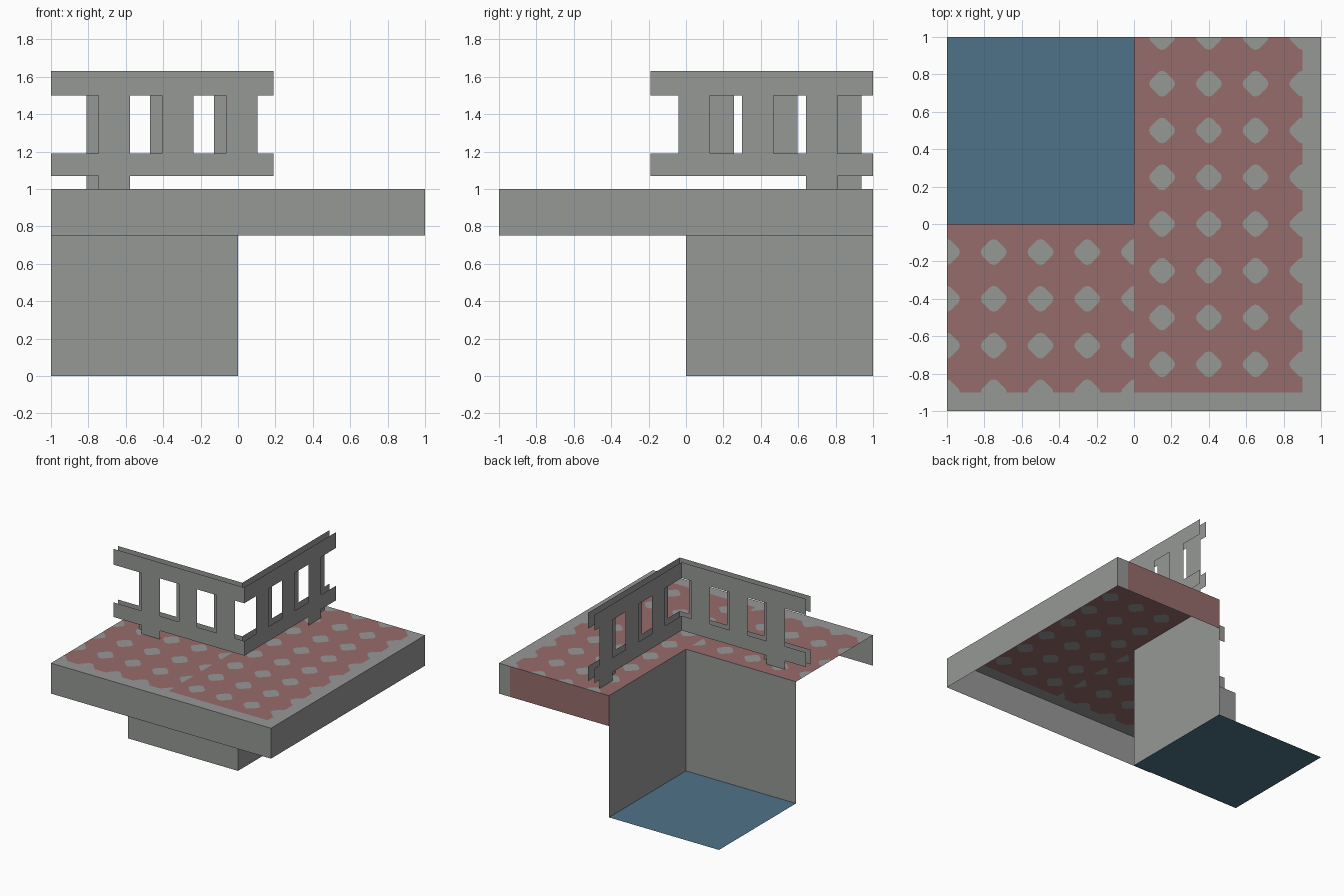
import bpy, bmesh, math
from mathutils import Vector

if "Cube" in bpy.data.objects:
    bpy.data.objects.remove(bpy.data.objects["Cube"])


def material(name, rgb):
    m = bpy.data.materials.new(name)
    m.diffuse_color = (*rgb, 1)
    m.use_nodes = True
    m.node_tree.nodes["Principled BSDF"].inputs["Base Color"].default_value = m.diffuse_color
    return m


STONE = material("grey stone", (0.305, 0.314, 0.305))
CLAY = material("dusty red", (0.305, 0.150, 0.147))
WATER = material("pool blue", (0.076, 0.168, 0.250))


def finish(bm, name, mats):
    me = bpy.data.meshes.new(name)
    bm.to_mesh(me)
    bm.free()
    for m in mats:
        me.materials.append(m)
    ob = bpy.data.objects.new(name, me)
    bpy.context.collection.objects.link(ob)
    return ob


def quad(bm, corner, u, v):
    """Rectangle from a corner along u then v (normal = u x v)."""
    c, u, v = Vector(corner), Vector(u), Vector(v)
    bm.faces.new([bm.verts.new(p) for p in (c, c + u, c + u + v, c + v)])


def sheets(name, mat, *quads):
    bm = bmesh.new()
    for q in quads:
        quad(bm, *q)
    return finish(bm, name, [mat])


# Paving: square tiles with a four-lobed spot in each, trimmed to a rectangle
def paving(name, x0, x1, y0, y1, px, py, step=0.25, z=1.0):
    bm = bmesh.new()
    half, n = step / 2, 24
    shape = []
    for k in range(n):
        a = math.tau * k / n
        r = 0.063 + 0.006 * math.cos(4 * a)
        c, s = math.cos(a), math.sin(a)
        e = half / max(abs(c), abs(s))
        shape.append((Vector((r * c, r * s, 0)), Vector((e * c, e * s, 0))))
    for i in range(math.floor((x0 - px) / step), math.ceil((x1 - px) / step) + 1):
        for j in range(math.floor((y0 - py) / step), math.ceil((y1 - py) / step) + 1):
            c = Vector((px + i * step, py + j * step, z))
            mid = bm.verts.new(c)
            inner = [bm.verts.new(c + p) for p, _ in shape]
            outer = [bm.verts.new(c + q) for _, q in shape]
            for k in range(n):
                m = (k + 1) % n
                bm.faces.new((inner[k], outer[k], outer[m], inner[m]))
                bm.faces.new((mid, inner[k], inner[m])).material_index = 1
    for co, no in (((x0, 0, 0), (-1, 0, 0)), ((x1, 0, 0), (1, 0, 0)),
                   ((0, y0, 0), (0, -1, 0)), ((0, y1, 0), (0, 1, 0))):
        geom = bm.verts[:] + bm.edges[:] + bm.faces[:]
        bmesh.ops.bisect_plane(bm, geom=geom, dist=1e-5, plane_co=co,
                               plane_no=no, clear_outer=True)
    bmesh.ops.remove_doubles(bm, verts=bm.verts[:], dist=1e-5)
    return finish(bm, name, [CLAY, STONE])


paving("right_paving", 0, 0.9, -0.9, 1, 0.15, 0)
paving("front_paving", -1, 0, -0.9, 0, 0, -0.15)

# Plain border and the outer edge of the terrace (open underneath and at left)
sheets("paving_border", STONE,
       ((0.9, -1, 1), (0.1, 0, 0), (0, 2, 0)),
       ((-1, -1, 1), (1.9, 0, 0), (0, 0.1, 0)))
sheets("terrace_edge", STONE,
       ((-1, -1, 0.75), (2, 0, 0), (0, 0, 0.25)),
       ((1, -1, 0.75), (0, 2, 0), (0, 0, 0.25)),
       ((1, 1, 0.75), (-0.1, 0, 0), (0, 0, 0.25)))
sheets("terrace_back_edge", CLAY, ((0.9, 1, 0.75), (-0.9, 0, 0), (0, 0, 0.25)))

# Pool pit
sheets("pit_walls", STONE,
       ((0, 0, 0), (-1, 0, 0), (0, 0, 1)),
       ((0, 1, 0), (0, -1, 0), (0, 0, 1)))
sheets("pool_floor", WATER, ((-1, 0, 0), (1, 0, 0), (0, 1, 0)))


# Railing: thin sheets, each with two rails, three posts and one foot
def railing(name, along_x, offset, start, end, posts, foot, flip):
    bm = bmesh.new()

    def panel(a, b, z0, z1):
        if along_x:
            quad(bm, (a, offset, z0), (b - a, 0, 0), (0, 0, z1 - z0))
        else:
            quad(bm, (offset, a, z0), (0, b - a, 0), (0, 0, z1 - z0))

    panel(start, end, 1.07, 1.19)
    panel(start, end, 1.50, 1.63)
    for p in posts:
        panel(p, p + 0.167, 1.19, 1.50)
    panel(foot, foot + 0.167, 1.0, 1.07)
    if flip:
        bmesh.ops.reverse_faces(bm, faces=bm.faces[:])
    return finish(bm, name, [STONE])


OUT, IN = 0.19, 0.13
railing("front_railing_outer", True, -OUT, -1, OUT, (-0.745, -0.405, -0.063), -0.745, False)
railing("front_railing_inner", True, -IN, -1, IN, (-0.81, -0.47, -0.128), -0.81, True)
railing("right_railing_outer", False, OUT, -OUT, 1, (-0.04, 0.30, 0.642), 0.642, False)
railing("right_railing_inner", False, IN, -IN, 1, (0.09, 0.43, 0.77), 0.77, True)
